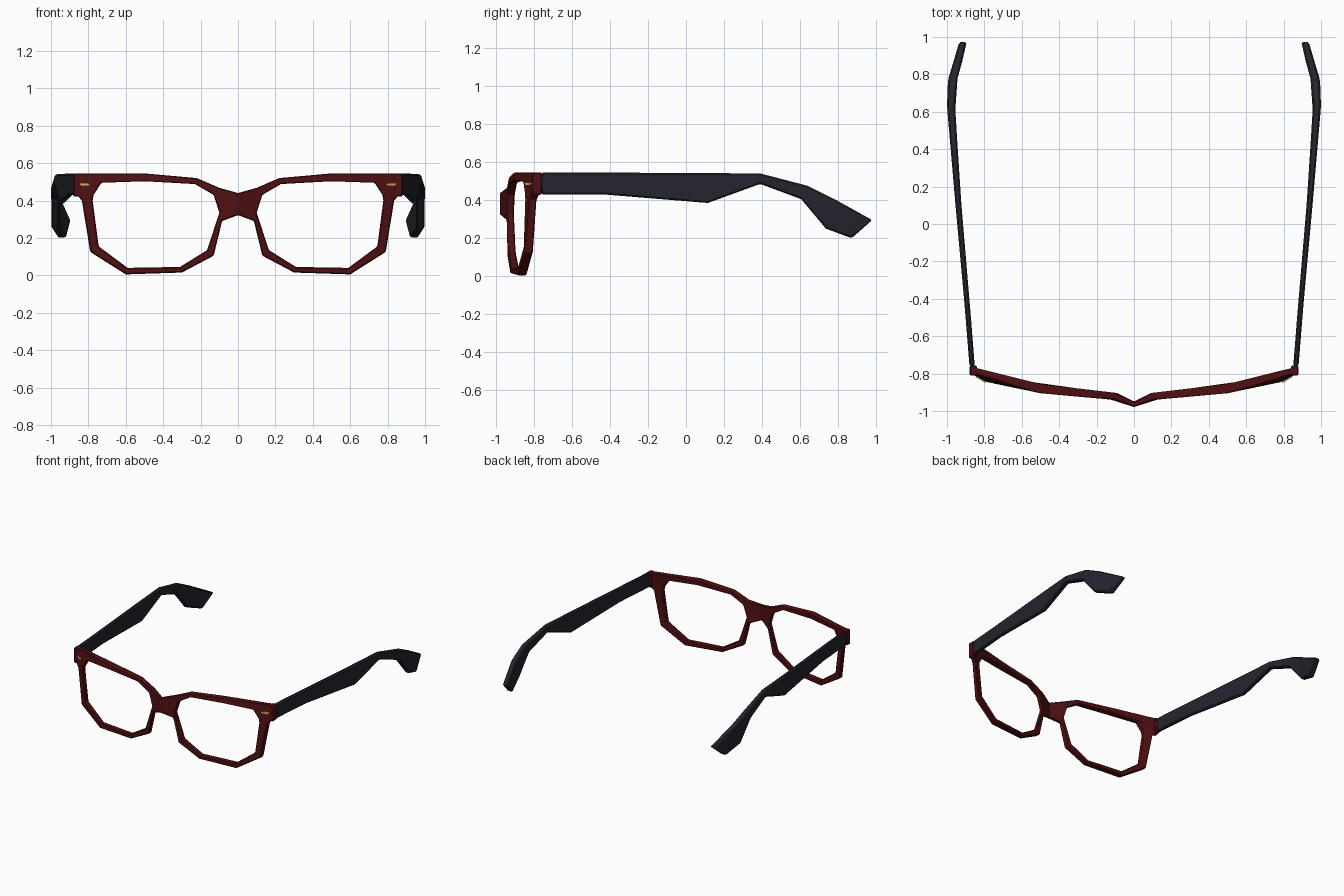
import bpy, bmesh, math

cube = bpy.data.objects.get("Cube")
if cube:
    bpy.data.objects.remove(cube)


def material(name, rgb):
    m = bpy.data.materials.new(name)
    m.use_nodes = True
    m.diffuse_color = (*rgb, 1)
    m.node_tree.nodes["Principled BSDF"].inputs["Base Color"].default_value = (*rgb, 1)
    return m


RED = material("dark red", (0.08, 0.005, 0.006))
NAVY = material("dark navy", (0.018, 0.018, 0.028))
GOLD = material("gold", (0.65, 0.45, 0.15))


def lerp(table, t):
    """Piecewise linear lookup in (position, value) pairs."""
    for (a, va), (b, vb) in zip(table, table[1:]):
        if t <= b:
            k = max(0, (t - a) / (b - a))
            return va + (vb - va) * k
    return table[-1][1]


def finish(bm, name, mat, bevel=0):
    """Mirror the left half to the right, then make the object."""
    bmesh.ops.mirror(bm, geom=bm.verts[:] + bm.edges[:] + bm.faces[:],
                     axis="X", merge_dist=0.0005)
    bmesh.ops.recalc_face_normals(bm, faces=bm.faces[:])
    mesh = bpy.data.meshes.new(name)
    bm.to_mesh(mesh)
    bm.free()
    obj = bpy.data.objects.new(name, mesh)
    bpy.context.collection.objects.link(obj)
    mesh.materials.append(mat)
    if bevel:
        mod = obj.modifiers.new("soft edges", "BEVEL")
        mod.width = bevel
        mod.segments = 1
        mod.angle_limit = math.radians(40)
    bpy.ops.object.select_all(action="DESELECT")
    obj.select_set(True)
    bpy.context.view_layer.objects.active = obj
    bpy.ops.object.shade_smooth_by_angle(angle=math.radians(25))
    return obj


# Wrap of the frame: front surface depth and thickness across x
FRONT = [(0, -.979), (.07, -.943), (.2, -.932), (.5, -.905), (.8, -.842), (.88, -.795)]
THICK = [(0, .03), (.1, .038), (.5, .05), (.8, .04), (.88, .035)]


def slab(bm, polygons, offset=0, thick=None):
    """Thicken x-z polygons along the wrap; side walls only on outer edges."""
    front, back, edges = {}, {}, {}
    for poly in polygons:
        for x, z in poly:
            if (x, z) not in front:
                y = lerp(FRONT, x) + offset
                front[x, z] = bm.verts.new((x, y, z))
                back[x, z] = bm.verts.new((x, y + (thick or lerp(THICK, x)), z))
        bm.faces.new([front[p] for p in poly])
        bm.faces.new([back[p] for p in reversed(poly)])
        for a, b in zip(poly, poly[1:] + poly[:1]):
            key = frozenset((a, b))
            edges[key] = None if key in edges else (a, b)
    for pair in edges.values():
        if pair and (pair[0][0] > 0 or pair[1][0] > 0):
            a, b = pair
            bm.faces.new((front[a], front[b], back[b], back[a]))


# Rims and bridge
outer = [(.10, .468), (.22, .52), (.5, .545), (.88, .545), (.88, .45), (.835, .40),
         (.79, .125), (.6, .005), (.3, .015), (.13, .105), (.085, .29)]
inner = [(.13, .43), (.23, .488), (.5, .503), (.73, .495), (.772, .43), (.777, .40),
         (.745, .155), (.59, .04), (.31, .045), (.165, .135), (.10, .335)]
polys = [[outer[i], outer[i + 1], inner[i + 1], inner[i]] for i in range(len(outer) - 1)]
top, low = (0, .44), (0, .322)
polys += [[top, outer[0], inner[0], inner[-1]], [top, inner[-1], outer[-1], low]]
bm = bmesh.new()
slab(bm, polys)
finish(bm, "front_frame", RED, .006)


def loft(bm, sections):
    """Skin through four-cornered sections and cap both ends."""
    rings = [[bm.verts.new(p) for p in s] for s in sections]
    for a, b in zip(rings, rings[1:]):
        for i in range(4):
            j = (i + 1) % 4
            bm.faces.new((a[i], a[j], b[j], b[i]))
    bm.faces.new(rings[0])
    bm.faces.new(rings[-1][::-1])


# Corner blocks joining rims to temples
bm = bmesh.new()
loft(bm, [[(.84, y, .545), (.88, y, .545), (.88, y, z), (.84, y, z)]
          for y, z in ((-.81, .42), (-.757, .43))])
finish(bm, "corner_blocks", RED, .006)

# Temples: top edge and bottom edge stations as (y, z)
TOP = [(-.76, .545), (-.5, .545), (.1, .542), (.39, .54), (.64, .475), (.78, .405), (.978, .295)]
LOW = [(-.76, .43), (-.435, .43), (.115, .385), (.39, .485), (.605, .405), (.735, .25), (.87, .2)]
OUTSIDE = [(-.78, .878), (-.51, .899), (.13, .957), (.63, 1.0), (.77, .995), (.98, .932)]
INSIDE = [(-.78, .85), (-.51, .871), (.13, .925), (.63, .957), (.73, .957), (.88, .915), (.98, .893)]
bm = bmesh.new()
loft(bm, [[(lerp(INSIDE, ty), ty, tz), (lerp(OUTSIDE, ty), ty, tz),
           (lerp(OUTSIDE, ly), ly, lz), (lerp(INSIDE, ly), ly, lz)]
          for (ty, tz), (ly, lz) in zip(TOP, LOW)])
finish(bm, "temples", NAVY, .008)

# Small metal rivet plates on the front corners
bm = bmesh.new()
slab(bm, [[(.79, .488), (.80, .493), (.845, .493), (.845, .483), (.83, .476), (.80, .478)]],
     offset=-.004, thick=.008)
finish(bm, "rivet_plates", GOLD)
